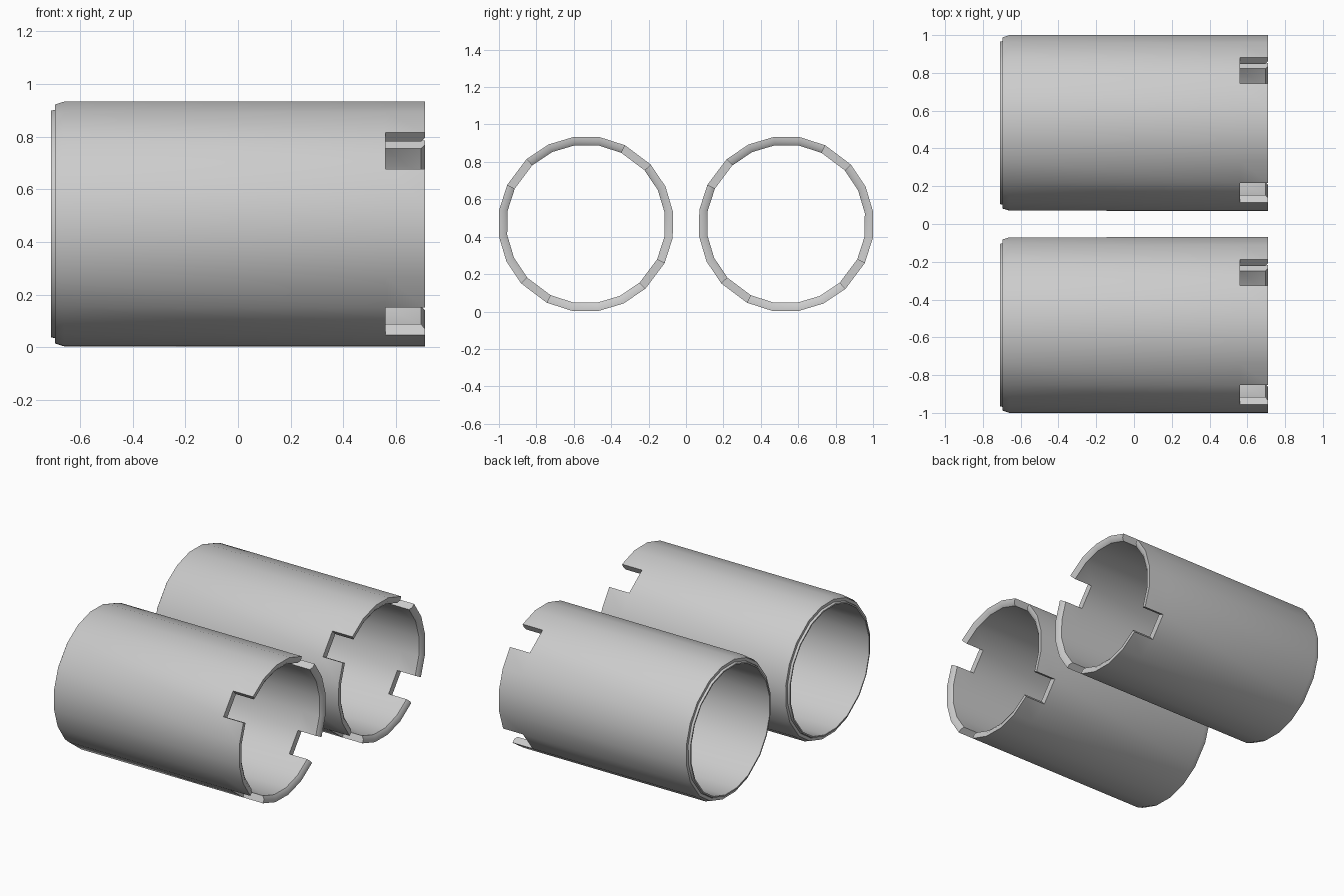
import bpy, bmesh, math

if "Cube" in bpy.data.objects:
    bpy.data.objects.remove(bpy.data.objects["Cube"])

# Ring angles: each quadrant has one notch sector plus four wall sectors
NOTCH_START, NOTCH_SPAN = 42.5, 21.0
STEP = (90 - NOTCH_SPAN) / 4
angles = []
for q in range(4):
    a = q * 90 + NOTCH_START
    angles += [a] + [a + NOTCH_SPAN + STEP * k for k in range(4)]

# Wall profile (x, radius): body from the inner to the outer notch floor, then the castellated rim
body = [(0.56, 0.425), (-0.71, 0.425), (-0.71, 0.434), (-0.695, 0.438),
        (-0.695, 0.458), (-0.66, 0.469), (0.56, 0.47)]
rim = [(0.71, 0.47), (0.71, 0.445), (0.695, 0.425)]


def make_tube_mesh():
    bm = bmesh.new()
    columns = []
    for deg in angles:
        c, s = math.cos(math.radians(deg)), math.sin(math.radians(deg))
        columns.append([bm.verts.new((x, r * c, r * s)) for x, r in body + rim])
    n, nb, total = len(columns), len(body), len(body) + len(rim)
    for i in range(n):
        a, b = columns[i], columns[(i + 1) % n]
        notch = i % 5 == 0
        last = nb - 1 if notch else total
        for j in range(last):
            k = (j + 1) % total
            bm.faces.new((a[j], a[k], b[k], b[j]))
        if notch:
            # notch floor and two side walls
            bm.faces.new((a[nb - 1], a[0], b[0], b[nb - 1]))
            for col in (a, b):
                bm.faces.new(col[nb - 1:] + [col[0]])
    bmesh.ops.recalc_face_normals(bm, faces=bm.faces)
    mesh = bpy.data.meshes.new("tube")
    bm.to_mesh(mesh)
    bm.free()
    return mesh


# Two identical notched tubes side by side
for name, y in (("front_tube", -0.535), ("back_tube", 0.535)):
    tube = bpy.data.objects.new(name, make_tube_mesh())
    tube.location = (0, y, 0.468)
    bpy.context.collection.objects.link(tube)
    bpy.ops.object.select_all(action='DESELECT')
    tube.select_set(True)
    bpy.context.view_layer.objects.active = tube
    bpy.ops.object.shade_smooth_by_angle(angle=math.radians(40))
